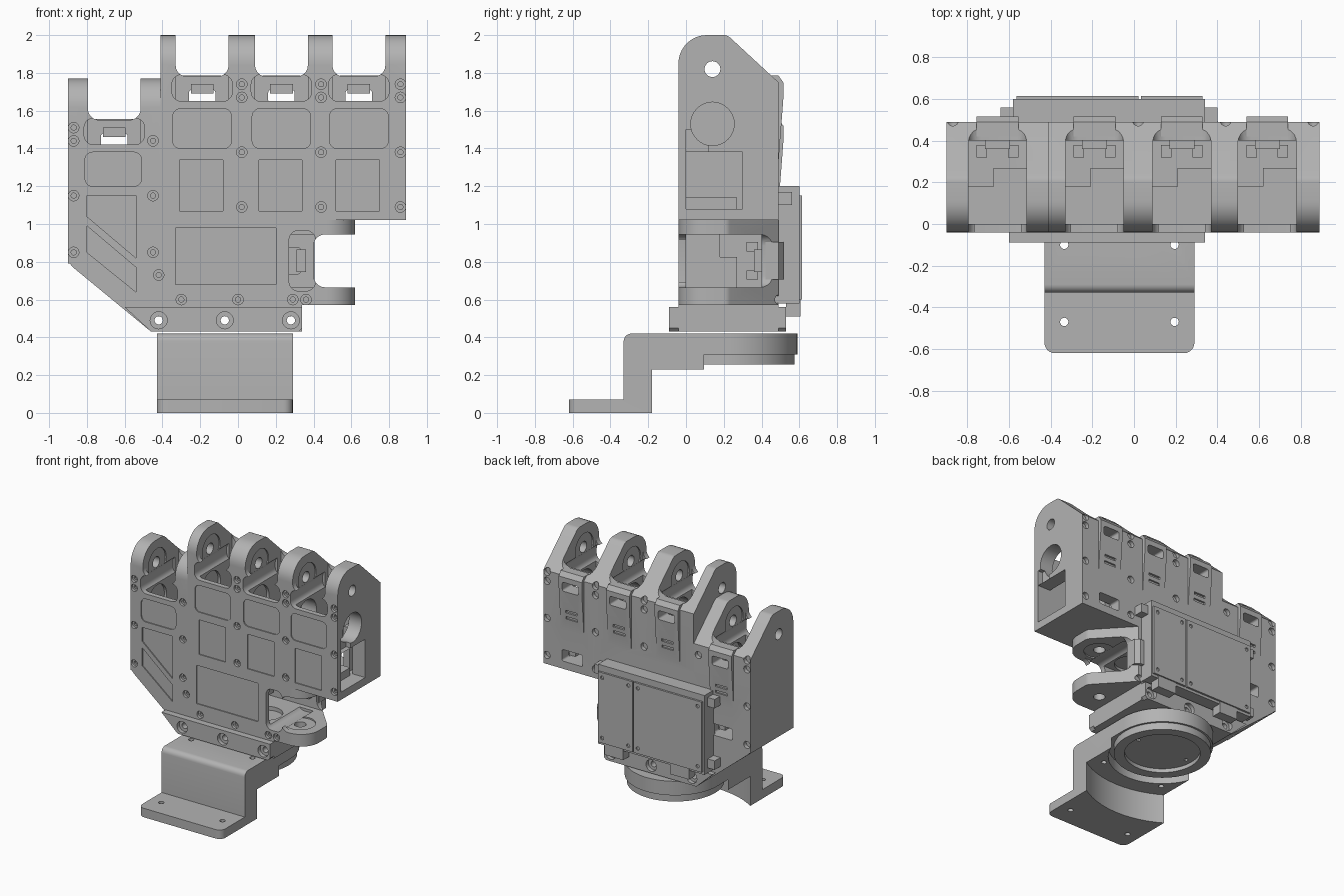
import bpy, bmesh, math
from mathutils import Matrix, Vector

old = bpy.data.objects.get("Cube")
if old:
    bpy.data.objects.remove(old, do_unlink=True)

grey = bpy.data.materials.new("plain grey")
grey.use_nodes = True
grey.diffuse_color = (0.45, 0.45, 0.45, 1)
grey.node_tree.nodes["Principled BSDF"].inputs["Base Color"].default_value = (0.45, 0.45, 0.45, 1)

PLACE = {"x": lambda p, t: (t, p[0], p[1]),
         "y": lambda p, t: (p[0], t, p[1]),
         "z": lambda p, t: (p[0], p[1], t)}


def arc(cx, cy, r, a0, a1, n=8):
    angles = [math.radians(a0 + (a1 - a0) * i / n) for i in range(n + 1)]
    return [(cx + r * math.cos(a), cy + r * math.sin(a)) for a in angles]


def circle(cx, cy, r, n=32):
    return arc(cx, cy, r, 0, 360, n)[:-1]


def rect(x0, x1, y0, y1, r=0.0):
    if r == 0:
        return [(x0, y0), (x1, y0), (x1, y1), (x0, y1)]
    return (arc(x1 - r, y1 - r, r, 0, 90, 5) + arc(x0 + r, y1 - r, r, 90, 180, 5)
            + arc(x0 + r, y0 + r, r, 180, 270, 5) + arc(x1 - r, y0 + r, r, 270, 360, 5))


def prisms(name, outlines, axis, a, b, matrix=Matrix()):
    """Extrude closed outlines along an axis from a to b, as one object."""
    bm = bmesh.new()
    for pts in outlines:
        low = [bm.verts.new(PLACE[axis](p, a)) for p in pts]
        high = [bm.verts.new(PLACE[axis](p, b)) for p in pts]
        bm.faces.new(low)
        bm.faces.new(high[::-1])
        for i in range(len(pts)):
            j = (i + 1) % len(pts)
            bm.faces.new((low[i], high[i], high[j], low[j]))
    bmesh.ops.recalc_face_normals(bm, faces=bm.faces)
    bm.transform(matrix)
    mesh = bpy.data.meshes.new(name)
    bm.to_mesh(mesh)
    bm.free()
    mesh.materials.append(grey)
    ob = bpy.data.objects.new(name, mesh)
    bpy.context.scene.collection.objects.link(ob)
    return ob


def prism(name, pts, axis, a, b, matrix=Matrix()):
    return prisms(name, [pts], axis, a, b, matrix)


def combine(target, tool, operation):
    mod = target.modifiers.new("combine", "BOOLEAN")
    mod.operation, mod.solver, mod.object = operation, "EXACT", tool
    bpy.context.view_layer.objects.active = target
    bpy.ops.object.modifier_apply(modifier=mod.name)
    bpy.data.objects.remove(tool, do_unlink=True)


def add(target, *args):
    combine(target, prism("part", *args), "UNION")


def cut(target, *args):
    combine(target, prism("cutter", *args), "DIFFERENCE")


def cut_many(target, *args):
    combine(target, prisms("cutter", *args), "DIFFERENCE")


# Finger units share one local layout; the pinky is lower, the thumb lies sideways
def shift(x, z):
    return Matrix.Translation((x, 0, z))


centres = [-0.19, 0.23, 0.64]
pinky = shift(-0.655, -0.23)
thumb = shift(-1.38, 0.805) @ Matrix.Rotation(math.radians(90), 4, "Y")
units = [shift(c, 0) for c in centres] + [pinky, thumb]

knuckle = ([(-0.04, 1.02), (0.49, 1.02), (0.49, 1.75)] + arc(0.2, 1.95, 0.05, 50, 90, 4)
           + arc(0.11, 1.85, 0.15, 90, 180, 10))

# Palm body
body = prism("palm_body", knuckle, "x", -0.41, 0.89)
add(body, knuckle, "x", -0.245, 0.245, pinky)
palm = [(-0.46, 0.43), (0.34, 0.43), (0.34, 1.1), (0.2, 1.3), (-0.9, 1.3)] + \
    arc(-0.82, 0.83, 0.08, 180, 230, 5)
add(body, palm, "y", -0.04, 0.49)
add(body, knuckle, "x", -0.225, 0.235, thumb)
rail = [(-0.46, 0.43), (0.32, 0.43), (0.34, 0.45), (0.34, 0.56), (-0.6, 0.56)]
add(body, rail, "y", -0.09, 0.02)
add(body, rail, "y", 0.43, 0.53)

# Knuckle slots, servo pockets and pivots
for m in units:
    through = 0.26 if m not in (pinky, thumb) else 0.17
    cut(body, rect(-0.14, 0.14, 1.78, 2.2, 0.06), "y", -0.2, 0.7, m)
    cut(body, rect(-0.16, 0.16, 1.65, 1.79, 0.05), "y", -0.2, 0.36, m)
    cut(body, rect(-0.14, 0.14, 0.0, 0.4), "z", 1.08, 1.9, m)
    cut(body, circle(0.14, 1.82, 0.11), "x", -0.15, 0.15, m)
    cut(body, circle(0.14, 1.82, 0.042, 24), "x", -0.25, 0.25, m)
    cut(body, circle(0.14, 1.53, 0.115), "x", -0.16, through, m)

# Rear cable bosses with windows and grip slots
boss = [(0.42, 1.2), (0.48, 1.2), (0.515, 1.66), (0.515, 1.75), (0.49, 1.785), (0.42, 1.785)]
for m in units:
    add(body, boss, "x", -0.1, 0.1, m)
    cut(body, rect(-0.07, 0.07, 1.64, 1.71, 0.015), "y", 0.38, 0.7, m)
    for z in (1.42, 1.47):
        cut(body, rect(-0.05, 0.05, z, z + 0.02), "y", 0.485, 0.7, m)
for m in (units[2], pinky):
    cut(body, rect(-0.09, 0.09, 1.08, 1.17, 0.015), "y", 0.39, 0.7, m)

# Open service window on the outer side
cut(body, rect(0.0, 0.3, 1.08, 1.38), "x", 0.75, 0.95)
cut(body, rect(0.0, 0.12, 1.38, 1.5), "x", 0.85, 0.95)

# Shallow front panels
panels = [rect(c - 0.155, c + 0.155, 1.4, 1.61, 0.04) for c in centres]
panels += [rect(c - 0.12, c + 0.11, 1.07, 1.34) for c in centres]
panels += [rect(-0.81, -0.51, 1.2, 1.38, 0.04), rect(-0.33, 0.2, 0.68, 0.98),
           [(-0.8, 1.15), (-0.8, 1.04), (-0.54, 0.82), (-0.54, 1.15)],
           [(-0.8, 0.99), (-0.8, 0.85), (-0.54, 0.64), (-0.54, 0.77)]]
cut_many(body, panels, "y", -0.2, -0.032)

# Screw holes, front and back
screws = [(x, z) for x in (0.02, 0.44, 0.86) for z in (1.09, 1.38, 1.67, 1.74)]
screws += [(x, z) for x in (-0.87, -0.45) for z in (0.85, 1.15, 1.44)]
screws += [(-0.87, 1.51), (-0.42, 0.73), (-0.3, 0.6), (0, 0.6), (0.29, 0.6), (0.36, 0.6)]
wide = [circle(x, z, 0.028, 16) for x, z in screws]
narrow = [circle(x, z, 0.014, 10) for x, z in screws]
cut_many(body, wide, "y", -0.2, -0.02)
cut_many(body, narrow, "y", -0.1, 0.0)
cut_many(body, wide, "y", 0.46, 0.7)
wrist = [-0.42, -0.07, 0.28]
cut_many(body, [circle(x, 0.49, 0.045, 20) for x in wrist], "y", -0.2, -0.06)
cut_many(body, [circle(x, 0.49, 0.045, 20) for x in wrist], "y", 0.5, 0.7)
cut_many(body, [circle(x, 0.49, 0.022, 16) for x in wrist], "y", -0.2, 0.7)
parts = [body]

# Servo mounts inside each pocket
for m, label in zip(units, ("index", "middle", "ring", "pinky", "thumb")):
    parts.append(prisms(label + "_servo_posts", [rect(-0.1, -0.05, 0.32, 0.38), rect(0.05, 0.1, 0.32, 0.38)],
                        "z", 1.07, 1.42, m))
    parts.append(prism(label + "_servo_ledge", [(-0.14, 0), (0.14, 0), (0.14, 0.27), (-0.02, 0.27),
                       (-0.02, 0.18), (-0.14, 0.18)], "z", 1.07, 1.14, m))
    parts.append(prism(label + "_cable_clip", rect(-0.06, 0.06, 1.69, 1.74), "y", 0.36, 0.41, m))

# Rear control box
case = prism("control_box", rect(-0.58, 0.34, 0.58, 1.2), "y", 0.47, 0.6)
add(case, rect(-0.64, 0.4, 1.1, 1.17), "y", 0.47, 0.56)
add(case, rect(-0.64, -0.5, 0.62, 0.69), "y", 0.47, 0.56)
for x in (-0.45, 0.12):
    add(case, rect(x, x + 0.16, 0.51, 0.6), "y", 0.53, 0.605)
parts.append(case)
for label, x0, x1 in (("wide", -0.565, 0.022), ("narrow", 0.034, 0.33)):
    lid = prism(label + "_box_lid", rect(x0, x1, 0.6, 1.15), "y", 0.595, 0.615)
    cut_many(lid, [circle(x, z, 0.014, 12) for x in (x0 + 0.035, x1 - 0.035) for z in (0.64, 1.11)],
             "y", 0.605, 0.7)
    parts.append(lid)

# Stepped mounting bracket with a round turntable plate
X0, X1, XC = -0.43, 0.29, -0.07
step = [(-0.62, 0), (-0.18, 0), (-0.18, 0.23), (0.1, 0.23), (0.1, 0.31), (0.23, 0.31), (0.23, 0.42)] + \
    arc(-0.29, 0.38, 0.04, 90, 180, 5) + [(-0.33, 0.07), (-0.62, 0.07)]
bracket = prism("mounting_bracket", step, "x", X0, X1)
cut(bracket, circle(XC, 0.4, 0.683, 64), "z", -0.1, 0.23)
cut(bracket, circle(XC, 0.23, 0.385, 64), "z", 0.2, 0.31)
for x, s in ((X0, 1), (X1, -1)):
    r = 0.05
    corner = [(x - s * 0.02, -0.64), (x + s * r, -0.64)] + \
        [(x + s * r - s * r * math.sin(t), -0.62 + r - r * math.cos(t))
         for t in [math.pi / 2 * i / 6 for i in range(7)]] + [(x - s * 0.02, -0.62 + r)]
    cut(bracket, corner, "z", -0.1, 0.2)
add(bracket, circle(XC, 0.23, 0.36, 64), "z", 0.31, 0.42)
cut_many(bracket, [circle(x, y, 0.02, 16) for x in (-0.335, 0.195) for y in (-0.1, -0.47)], "z", -0.1, 0.6)
parts.append(bracket)

ring = prism("turntable_ring", circle(XC, 0.23, 0.345, 64), "z", 0.255, 0.315)
cut(ring, circle(XC, 0.23, 0.27, 64), "z", 0.2, 0.285)
cut_many(ring, [circle(XC + dx, 0.23, 0.015, 12) for dx in (-0.22, 0.22)], "z", 0.2, 0.3)
parts.append(ring)

# Smooth the round surfaces, keep hard edges
bpy.ops.object.select_all(action="DESELECT")
for ob in parts:
    ob.select_set(True)
bpy.context.view_layer.objects.active = body
bpy.ops.object.shade_smooth_by_angle(angle=math.radians(30))
